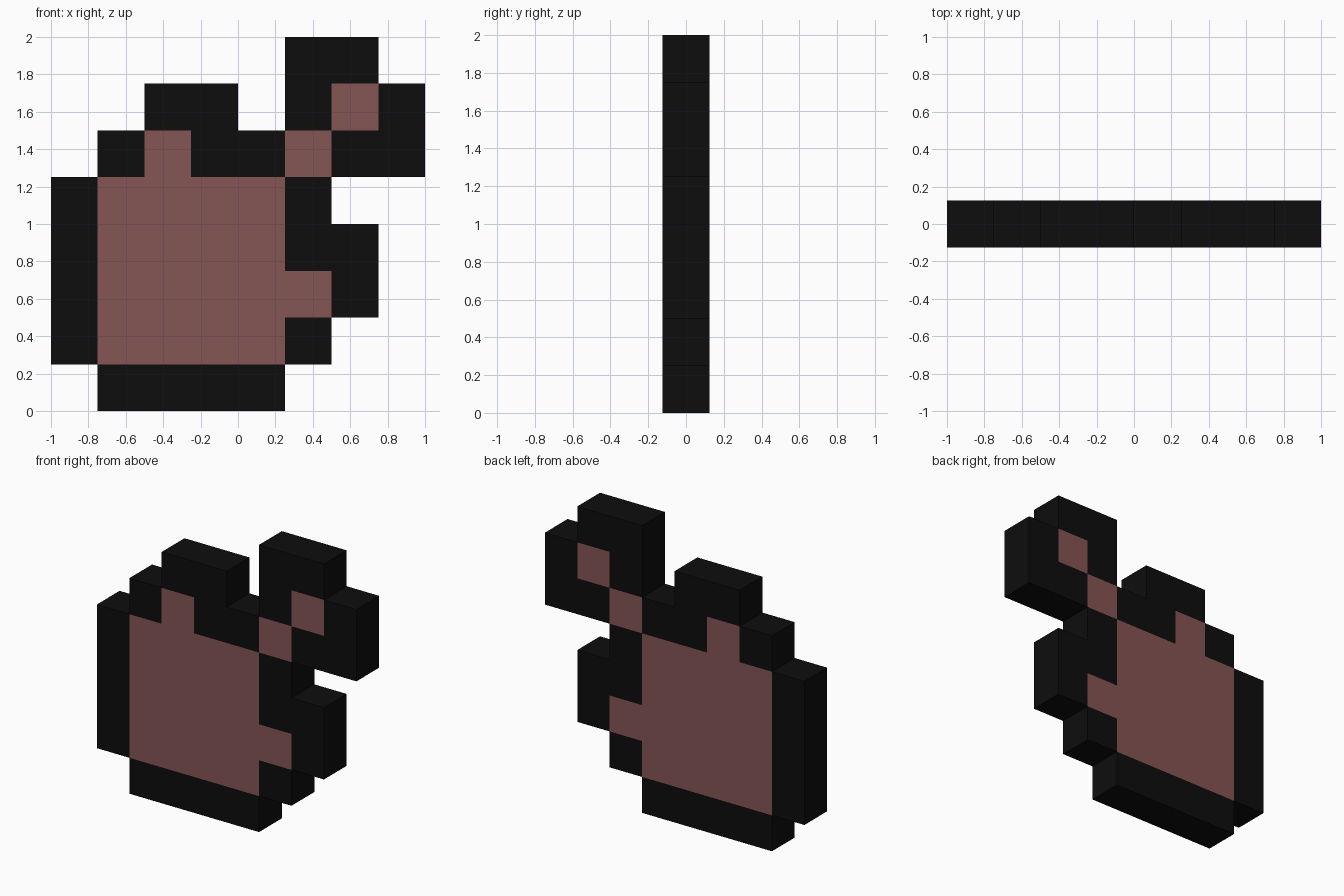
import bpy, bmesh

if "Cube" in bpy.data.objects:
    bpy.data.objects.remove(bpy.data.objects["Cube"])

CELL, DEPTH = 0.25, 0.25

# Pixel picture, top row first: '#' outline, 'o' fill, '.' empty
PICTURE = [
    ".....##.",
    "..##.#o#",
    ".#o##o##",
    "#oooo#..",
    "#oooo##.",
    "#ooooo#.",
    "#oooo#..",
    ".####...",
]


def material(name, color):
    m = bpy.data.materials.new(name)
    m.diffuse_color = (*color, 1)
    m.use_nodes = True
    m.node_tree.nodes["Principled BSDF"].inputs["Base Color"].default_value = m.diffuse_color
    return m


mesh = bpy.data.meshes.new("pixel_pot")
mesh.materials.append(material("outline black", (0.004, 0.004, 0.004)))
mesh.materials.append(material("dusty rose", (0.235, 0.089, 0.089)))

# Flat front sheet, one square per pixel
bm = bmesh.new()
for r, line in enumerate(PICTURE):
    for c, ch in enumerate(line):
        if ch == ".":
            continue
        x, z = -1 + c * CELL, 2 - (r + 1) * CELL
        corners = [(x, z), (x + CELL, z), (x + CELL, z + CELL), (x, z + CELL)]
        f = bm.faces.new([bm.verts.new((px, -DEPTH / 2, pz)) for px, pz in corners])
        f.material_index = 1 if ch == "o" else 0
bmesh.ops.remove_doubles(bm, verts=bm.verts, dist=0.001)

# Thicken to a slab: back sheet keeps the pixel colours, rim is outline black
front = set(bm.faces)
ext = bmesh.ops.extrude_face_region(bm, geom=list(front), use_keep_orig=True)["geom"]
bmesh.ops.translate(bm, vec=(0, DEPTH, 0),
                    verts=[g for g in ext if isinstance(g, bmesh.types.BMVert)])
bm.normal_update()
for f in bm.faces:
    if abs(f.normal.y) < 0.5:
        f.material_index = 0
bmesh.ops.recalc_face_normals(bm, faces=bm.faces)
bm.to_mesh(mesh)
bm.free()

pot = bpy.data.objects.new("pixel_pot", mesh)
bpy.context.collection.objects.link(pot)
